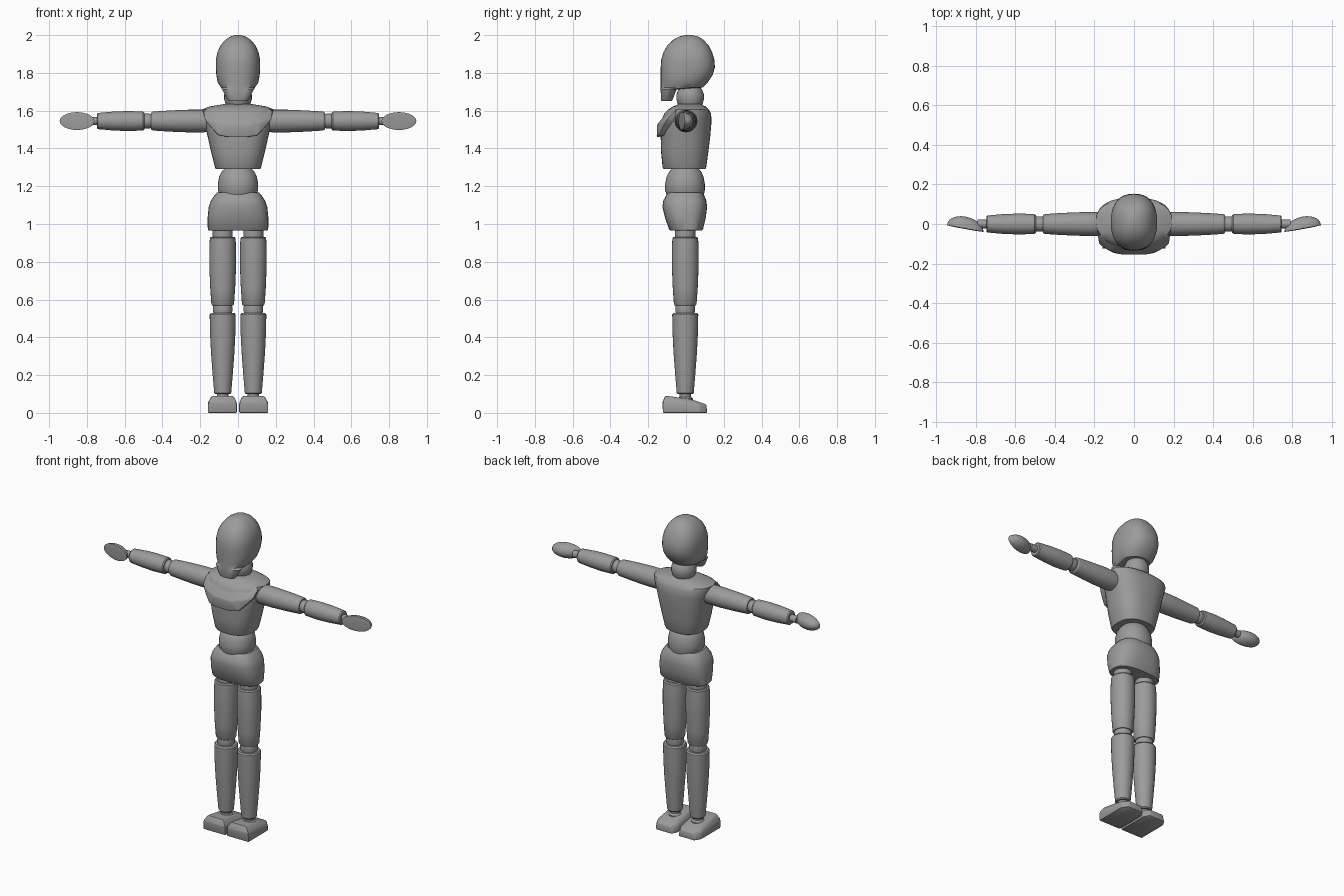
import bpy, bmesh, math
from mathutils import Matrix, Vector

grey = bpy.data.materials.new("plain grey")
grey.diffuse_color = (0.33, 0.33, 0.33, 1)


def finish(name, bm, angle=32):
    bmesh.ops.recalc_face_normals(bm, faces=bm.faces)
    me = bpy.data.meshes.new(name)
    bm.to_mesh(me)
    bm.free()
    me.polygons.foreach_set("use_smooth", [True] * len(me.polygons))
    me.set_sharp_from_angle(angle=math.radians(angle))
    me.materials.append(grey)
    ob = bpy.data.objects.new(name, me)
    bpy.context.collection.objects.link(ob)
    return ob


def loft(name, sections, power=2.0, n=32, matrix=None):
    """Stack rings: (height, half width, front y, back y) with superellipse outline."""
    bm = bmesh.new()
    rings = []
    for z, w, f, b in sections:
        ring = []
        for i in range(n):
            a = 2 * math.pi * i / n
            c, s = math.cos(a), math.sin(a)
            px = math.copysign(abs(c) ** (2 / power), c)
            py = math.copysign(abs(s) ** (2 / power), s)
            ring.append(bm.verts.new((w * px, (f + b) / 2 + (b - f) / 2 * py, z)))
        rings.append(ring)
    for lo, hi in zip(rings, rings[1:]):
        for i in range(n):
            j = (i + 1) % n
            bm.faces.new((lo[i], lo[j], hi[j], hi[i]))
    bm.faces.new(rings[0])
    bm.faces.new(rings[-1])
    if matrix:
        bm.transform(matrix)
    return finish(name, bm)


def turned(name, profile, matrix, n=28):
    """Lathe from (height, radius) pairs."""
    return loft(name, [(t, r, -r, r) for t, r in profile], 2, n, matrix)


def hull(name, points, mirror=False, bevel=0.006):
    bm = bmesh.new()
    for p in points:
        bm.verts.new(p)
        if mirror:
            bm.verts.new((-p[0], p[1], p[2]))
    res = bmesh.ops.convex_hull(bm, input=bm.verts)
    loose = [v for v in bm.verts if not v.link_faces]
    bmesh.ops.delete(bm, geom=loose, context='VERTS')
    bmesh.ops.dissolve_limit(bm, angle_limit=0.03, verts=bm.verts, edges=bm.edges)
    if bevel:
        bmesh.ops.bevel(bm, geom=bm.edges[:], offset=bevel, segments=2,
                        affect='EDGES', profile=0.5, clamp_overlap=True)
    return finish(name, bm)


# Head with overhanging face and jaw
loft("head", [(1.652, .050, -.130, -.075), (1.66, .058, -.133, -.070),
              (1.712, .084, -.134, -.050), (1.722, .090, -.134, .088),
              (1.75, .108, -.134, .115), (1.79, .115, -.134, .142),
              (1.83, .117, -.134, .153), (1.87, .117, -.131, .150),
              (1.91, .109, -.119, .138), (1.945, .093, -.099, .120),
              (1.975, .068, -.068, .093), (1.993, .040, -.035, .063),
              (2.0, .015, -.005, .035)], 2.35, 36)

# Neck ball
turned("neck", [(1.61, .050), (1.63, .064), (1.66, .073), (1.685, .073),
                (1.71, .064), (1.735, .048)], Matrix.Translation((0, .022, 0)))

# Chest, tapering down to the waist
loft("chest", [(1.29, .117, -.118, .102), (1.30, .122, -.124, .107),
               (1.38, .142, -.132, .118), (1.46, .160, -.134, .128),
               (1.54, .178, -.132, .135), (1.585, .192, -.115, .133),
               (1.606, .192, -.095, .122), (1.622, .150, -.070, .105),
               (1.634, .080, -.040, .080)], 2.5, 36)

# Raised breast plate across the upper front
hull("breast_plate", [(.08, -.045, 1.628), (.185, -.055, 1.603), (.178, -.10, 1.555),
                      (.155, -.118, 1.525), (.105, -.146, 1.47), (.05, -.155, 1.46),
                      (.06, -.154, 1.525), (.12, -.135, 1.54), (.07, -.09, 1.605),
                      (.10, -.08, 1.47), (.15, -.04, 1.53)], True, .005)

# Waist ball and hips
loft("waist", [(1.155, .098, -.103, .095), (1.18, .106, -.111, .100),
               (1.21, .107, -.111, .100), (1.25, .100, -.103, .093),
               (1.275, .088, -.090, .082), (1.295, .070, -.072, .065)], 2.1)
loft("hips", [(.966, .156, -.085, .085), (.972, .160, -.090, .090),
              (1.03, .161, -.110, .104), (1.09, .155, -.125, .112),
              (1.125, .143, -.120, .107), (1.155, .122, -.103, .095),
              (1.166, .112, -.094, .086)], 2.7, 36)

# Limbs, both sides
for side, s in (("left", 1), ("right", -1)):
    leg = Matrix.Translation((s * .081, -.004, 0))
    turned(f"{side}_hip_joint", [(.91, .053), (1.0, .053)], leg)
    turned(f"{side}_thigh", [(.568, .055), (.576, .060), (.66, .066), (.78, .071),
                             (.87, .071), (.925, .068), (.932, .062)], leg)
    turned(f"{side}_knee", [(.50, .045), (.53, .050), (.55, .052),
                            (.57, .050), (.60, .045)], leg)
    turned(f"{side}_shin", [(.100, .040), (.106, .045), (.20, .053), (.32, .062),
                            (.42, .067), (.52, .069), (.529, .063)], leg)
    turned(f"{side}_ankle", [(.05, .040), (.075, .040), (.085, .030), (.12, .030)], leg)

    # Blocky foot, low at the heel
    hull(f"{side}_foot", [(s * x, y, z) for x, y, z in (
        (.006, -.122, 0), (.160, -.122, 0), (.160, .075, 0), (.135, .112, 0),
        (.025, .112, 0), (.006, .075, 0),
        (.006, -.125, .055), (.160, -.125, .055), (.155, .07, .045), (.01, .07, .045),
        (.025, -.110, .091), (.138, -.110, .091), (.032, .02, .074), (.130, .02, .074),
        (.035, .108, .045), (.125, .108, .045))])

    # Arm pieces run outwards along x
    arm = Matrix.Translation((0, 0, 1.545)) @ Matrix.Rotation(s * math.pi / 2, 4, 'Y')
    turned(f"{side}_upper_arm", [(.150, .056), (.185, .060), (.26, .060), (.36, .056),
                                 (.452, .050), (.460, .044)], arm)
    turned(f"{side}_elbow", [(.44, .034), (.47, .039), (.49, .039), (.52, .034)], arm)
    turned(f"{side}_forearm", [(.496, .044), (.503, .050), (.58, .053), (.66, .050),
                               (.74, .043), (.746, .038)], arm)
    turned(f"{side}_wrist", [(.73, .022), (.79, .022)], arm)

    # Hand: flat slanted palm at the front, rounded back
    bm = bmesh.new()
    bmesh.ops.create_uvsphere(bm, u_segments=28, v_segments=16, radius=1)
    for v in bm.verts:
        x = .852 + .092 * v.co.x
        palm = -.042 + .036 * (x - .745) / .2
        y = palm + (.060 * v.co.y if v.co.y > 0 else .003 * v.co.y)
        v.co = Vector((s * x, y, 1.545 + .047 * v.co.z))
    finish(f"{side}_hand", bm)
